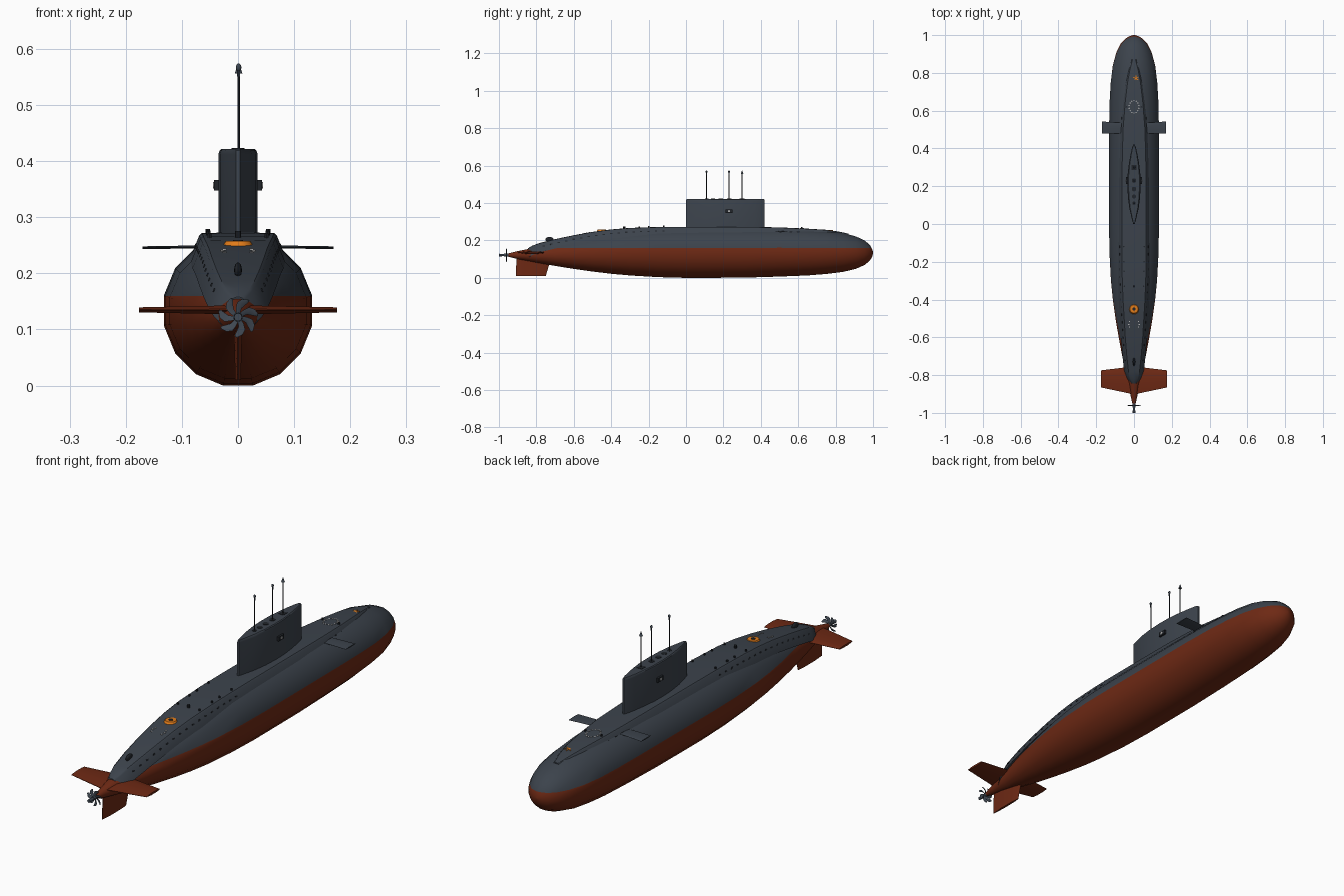
import bpy, bmesh, math
from mathutils import Matrix, Vector

if "Cube" in bpy.data.objects:
    bpy.data.objects.remove(bpy.data.objects["Cube"])


def material(name, rgb):
    m = bpy.data.materials.new(name)
    m.diffuse_color = (*rgb, 1)
    m.use_nodes = True
    m.node_tree.nodes["Principled BSDF"].inputs["Base Color"].default_value = m.diffuse_color
    return m


GREY = material("slate grey", (0.045, 0.056, 0.072))
RED = material("oxide red", (0.155, 0.022, 0.007))
DARK = material("dark opening", (0.015, 0.018, 0.023))
STEEL = material("propeller steel", (0.05, 0.065, 0.085))
PALE = material("pale grey", (0.42, 0.42, 0.42))
ORANGE = material("buoy orange", (0.75, 0.2, 0.01))


def finish(name, bm, *mats, angle=32):
    bmesh.ops.recalc_face_normals(bm, faces=bm.faces[:])
    me = bpy.data.meshes.new(name)
    bm.to_mesh(me)
    bm.free()
    for m in mats:
        me.materials.append(m)
    ob = bpy.data.objects.new(name, me)
    bpy.context.collection.objects.link(ob)
    bpy.ops.object.select_all(action='DESELECT')
    ob.select_set(True)
    bpy.context.view_layer.objects.active = ob
    bpy.ops.object.shade_smooth_by_angle(angle=math.radians(angle))
    return ob


def loft(rings, bm=None):
    """Skin a list of closed rings and cap both ends."""
    bm = bm or bmesh.new()
    vs = [[bm.verts.new(p) for p in r] for r in rings]
    n = len(vs[0])
    for a, b in zip(vs, vs[1:]):
        for i in range(n):
            bm.faces.new((a[i], a[(i + 1) % n], b[(i + 1) % n], b[i]))
    bm.faces.new(vs[0])
    bm.faces.new(vs[-1])
    return bm


def cyl(bm, p, r, h, axis='Z', r2=None, seg=12):
    rot = {'Z': Matrix(), 'X': Matrix.Rotation(math.pi / 2, 4, 'Y'),
           'Y': Matrix.Rotation(math.pi / 2, 4, 'X')}[axis]
    bmesh.ops.create_cone(bm, cap_ends=True, segments=seg, radius1=r, radius2=r if r2 is None else r2,
                          depth=h, matrix=Matrix.Translation(p) @ rot)


def box(bm, p, size, rot=Matrix()):
    bmesh.ops.create_cube(bm, size=1, matrix=Matrix.Translation(p) @ rot @ Matrix.Diagonal((*size, 1)))


def ball(bm, p, size):
    bmesh.ops.create_uvsphere(bm, u_segments=12, v_segments=8, radius=1,
                              matrix=Matrix.Translation(p) @ Matrix.Diagonal((*size, 1)))


# Pressure hull: 16-sided sections (y, half width, bottom, top), split at the waterline
HULL = [(-.95, .009, .113, .131), (-.9, .02, .101, .143), (-.8, .041, .082, .163), (-.7, .062, .064, .184),
        (-.6, .081, .048, .205), (-.5, .098, .034, .225), (-.4, .112, .022, .241), (-.3, .122, .013, .253),
        (-.15, .130, .004, .264), (0, .132, .0, .266), (.3, .132, .001, .267), (.5, .132, .007, .264),
        (.65, .129, .013, .259), (.75, .123, .021, .252), (.84, .112, .032, .240), (.91, .093, .049, .221),
        (.955, .07, .069, .2), (.982, .045, .091, .177), (.995, .022, .112, .155), (1, .004, .13, .137)]
k = 1 / math.cos(math.pi / 16)
rings = [[(w * k * math.cos((i + .5) * math.pi / 8), y,
           (zb + zt) / 2 + (zt - zb) / 2 * k * math.sin((i + .5) * math.pi / 8)) for i in range(16)]
         for y, w, zb, zt in HULL]
bm = loft(rings)
bmesh.ops.bisect_plane(bm, geom=bm.verts[:] + bm.edges[:] + bm.faces[:], dist=.0015,
                       plane_co=(0, 0, .160), plane_no=(0, 0, 1))
for f in bm.faces:
    f.material_index = 1 if f.calc_center_median().z < .160 else 0
finish("hull", bm, GREY, RED, angle=40)

# Deck casing: tapered trapezoid sections (y, half width of the deck, deck height)
CASING = [(-.845, .010, .158), (-.82, .024, .173), (-.78, .033, .187), (-.7, .042, .207), (-.6, .05, .228),
          (-.5, .056, .246), (-.4, .062, .259), (-.3, .066, .267), (-.15, .068, .272), (0, .068, .273),
          (.3, .067, .273), (.5, .062, .270), (.65, .05, .263), (.75, .038, .257), (.82, .025, .247),
          (.87, .012, .236)]


def deck(y):
    for a, b in zip(CASING, CASING[1:]):
        if a[0] <= y <= b[0]:
            t = (y - a[0]) / (b[0] - a[0])
            return a[1] + t * (b[1] - a[1]), a[2] + t * (b[2] - a[2])


rings = []
for y, w, z in CASING:
    half = [(w + .019, z - .05), (w + .001, z - .005), (w - .004, z - .001)]
    rings.append([(x, y, h) for x, h in half] + [(0, y, z)] + [(-x, y, h) for x, h in reversed(half)])
finish("deck_casing", loft(rings), GREY)

# Limber holes along both casing sides
bm = bmesh.new()
for i in range(38):
    y = -.76 + i * .04
    if -.12 < y < .52 or y > .74:
        continue
    w, z = deck(y)
    for s in (-1, 1):
        box(bm, (s * (w + .0075), y, z - .022), (.003, .012, .006), Matrix.Rotation(-s * .38, 4, 'Y'))
finish("limber_holes", bm, DARK)

# Sail: lens-shaped plan with rounded top edge
LENS = [(0, .004), (.03, .012), (.08, .024), (.14, .032), (.2, .035), (.26, .034), (.32, .027),
        (.37, .018), (.405, .010), (.42, .004)]


def lens(z, inset):
    pts = [(w, y) for y, w in LENS] + [(-w, y) for y, w in reversed(LENS)]
    fx, fy = 1 - inset / .035, 1 - inset / .21
    return [(x * fx, .21 + (y - .21) * fy, z) for x, y in pts]


finish("sail", loft([lens(.25, 0), lens(.412, 0), lens(.419, .002), lens(.422, .006)]), GREY)

# Sail top openings and masts
bm = bmesh.new()
for y, r in ((.11, .009), (.145, .011), (.185, .012), (.23, .012)):
    cyl(bm, (0, y, .422), r, .003, seg=16)
box(bm, (0, .3, .422), (.024, .026, .003))
finish("mast_wells", bm, DARK)
bm = bmesh.new()
for y in (.11, .23, .30):
    cyl(bm, (.001, y, .488), .0022, .136, seg=8)
finish("masts", bm, DARK)
bm = bmesh.new()
for y in (.11, .23):
    ball(bm, (.001, y, .567), (.005, .005, .007))
    cyl(bm, (.001, y, .556), .003, .01, seg=8)
cyl(bm, (.001, .30, .565), .007, .018, r2=.001)
finish("mast_heads", bm, STEEL)

# Side lamps on the sail
bm, bl = bmesh.new(), bmesh.new()
for s in (-1, 1):
    box(bm, (s * .037, .23, .357), (.012, .036, .018))
    cyl(bl, (s * .0432, .23, .357), .006, .002, 'X')
finish("lamp_housings", bm, DARK)
finish("lamp_lenses", bl, PALE)


# Control surfaces: tapered foils lofted from root to tip
def foil(frm, to, thick_axis, bm):
    """Each end is (position along span, trailing y, leading y, half thickness, offset)."""
    rr = []
    for d, y0, y1, t, off in (frm, to):
        prof = [(0, .15), (.35, 1), (.75, .9), (.95, .5), (1, .1)]
        sec = [(y0 + (y1 - y0) * u, t * v) for u, v in prof]
        sec += [(y, -h) for y, h in reversed(sec)]
        rr.append([(d, y, off + h) if thick_axis == 'Z' else (off + h, y, d) for y, h in sec])
    loft(rr, bm)


bm = bmesh.new()
for s in (-1, 1):
    foil((s * .06, .478, .535, .003, .247), (s * .17, .478, .543, .0022, .246), 'Z', bm)
finish("bow_planes", bm, GREY)
bm = bmesh.new()
for s in (-1, 1):
    foil((s * .01, -.9, -.755, .008, .135), (s * .176, -.865, -.775, .0045, .135), 'Z', bm)
finish("stern_planes", bm, RED)
bm = bmesh.new()
foil((.125, -.905, -.715, .008, 0), (.01, -.91, -.75, .005, 0), 'X', bm)
finish("rudder", bm, RED)

# Propeller: hub and seven swept, pitched blades
bm = bmesh.new()
cyl(bm, (0, -.957, .122), .0085, .03, 'Y', r2=.008)
cyl(bm, (0, -.985, .122), .006, .03, 'Y', r2=.007)
finish("propeller_hub", bm, STEEL)
bm = bmesh.new()
for i in range(7):
    rr = []
    for r, c, sweep in ((.006, .004, 0), (.016, .0055, .08), (.025, .0085, .25), (.032, .007, .42), (.036, .002, .55)):
        pitch = .5 - r * 6
        loc = [Vector((a * c * math.cos(pitch), a * c * math.sin(pitch) + b, r))
               for a, b in ((-1, .0), (0, .0012), (1, .0), (0, -.0012))]
        m = Matrix.Translation((0, -.96, .122)) @ Matrix.Rotation(i * math.tau / 7 + sweep, 4, 'Y')
        rr.append([m @ v for v in loc])
    loft(rr, bm)
finish("propeller_blades", bm, STEEL)

# Rescue buoy on the aft deck
y, z = -.45, deck(-.45)[1]
bm = bmesh.new()
cyl(bm, (0, y, z), .028, .01, r2=.022, seg=20)
finish("rescue_buoy", bm, ORANGE)
bm = bmesh.new()
cyl(bm, (0, y, z + .005), .009, .004, seg=12)
finish("buoy_cap", bm, DARK)

# Painted deck marks: dashed ring and hatch cross forward, dashes aft
bm, bo = bmesh.new(), bmesh.new()
for i in range(14):
    a = i * math.tau / 14
    x, y = .026 * math.sin(a), .62 + .033 * math.cos(a)
    box(bm, (x, y, deck(y)[1] + .0003), (.006, .006, .002), Matrix.Rotation(-a, 4, 'Z'))
for s in (-1, 1):
    for j in range(3):
        y = -.545 + j * .014
        box(bm, (s * (.024 + .004 * (j % 2)), y, deck(y)[1]), (.007, .005, .003))
for a in range(3):
    box(bo, (.01, .77, deck(.77)[1] - .001), (.004, .032, .003), Matrix.Rotation(a * math.pi / 3, 4, 'Z'))
finish("deck_marks", bm, PALE)
finish("bow_mark", bo, ORANGE)

# Small deck fittings: bollards, hatch and the aft fairing
bm = bmesh.new()
for y in (-.33, -.25, -.2, -.12, .62):
    w, z = deck(y)
    for s in (-1, 1):
        cyl(bm, (s * (w - .014), y, z + .002), .004, .009, seg=8)
cyl(bm, (0, -.33, deck(-.33)[1] + .004), .006, .014, seg=10)
ball(bm, (0, -.73, deck(-.73)[1] + .006), (.007, .022, .014))
finish("deck_fittings", bm, DARK)
